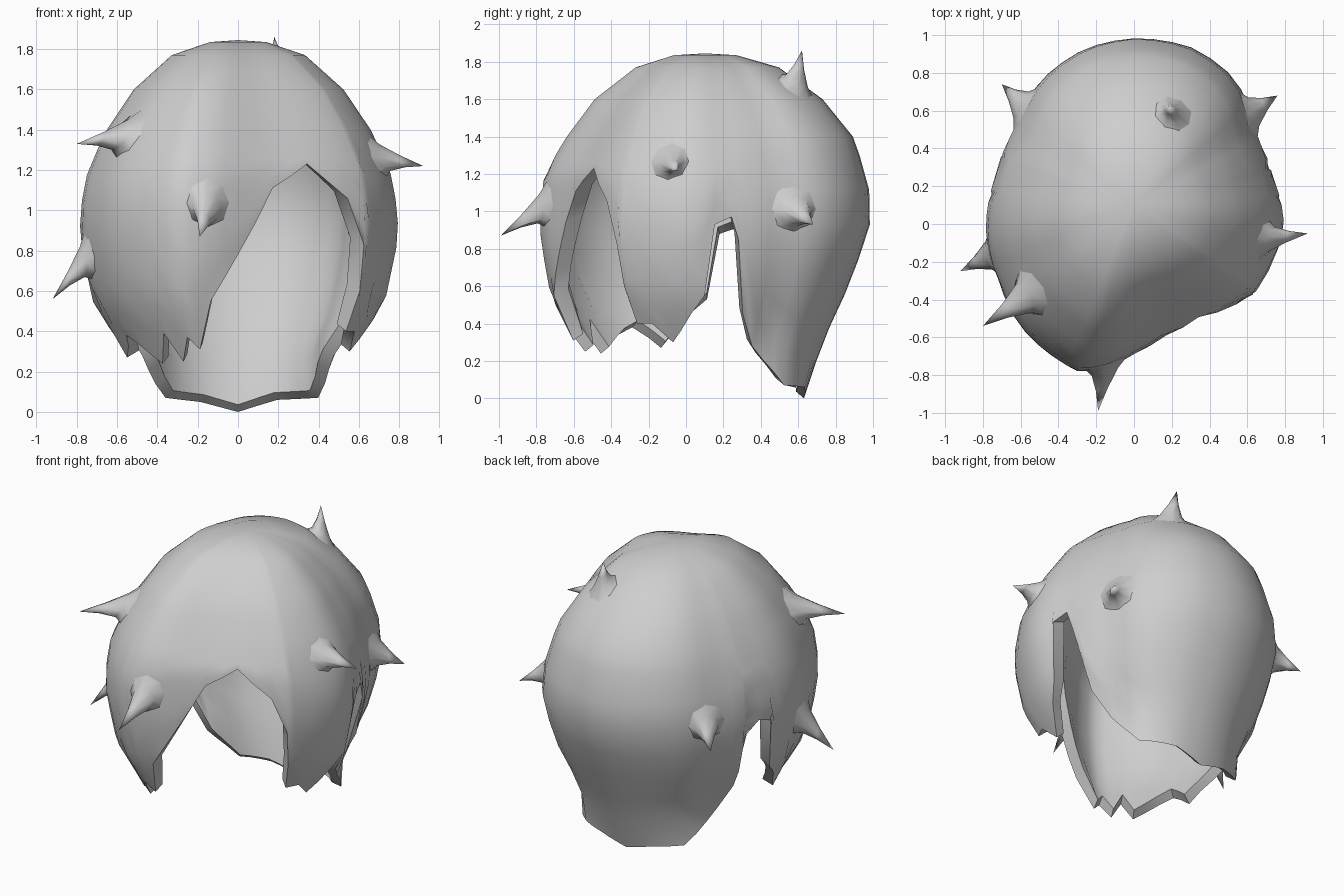
import bpy, bmesh, math
from mathutils import Vector

cube = bpy.data.objects.get("Cube")
if cube:
    bpy.data.objects.remove(cube, do_unlink=True)

grey = bpy.data.materials.new("hair_grey")
grey.use_nodes = True
COL = (0.62, 0.62, 0.62, 1)
grey.diffuse_color = COL
grey.node_tree.nodes["Principled BSDF"].inputs["Base Color"].default_value = COL

CY = 0.1          # the shell's axis stands at x = 0, y = CY
TOP = 1.845
BAND = 1.3        # rows are level above this height and follow the hem below it
UPPER = [1.835, 1.77, 1.69, 1.6, 1.5, 1.4, BAND]
LOWER = 7
WALL = 0.09

# Widest radius by azimuth in degrees (0 = front, positive toward +x)
RADIUS = [(-180, .9), (-163, .88), (-143, .83), (-123, .75), (-101, .75), (-78, .8),
          (-61, .82), (-43, .88), (-18, .93), (-8, .86), (1, .78), (12, .72), (25, .71),
          (36, .73), (54, .79), (83, .8), (102, .75), (123, .75), (140, .86), (159, .9),
          (180, .9)]

# Height of the hem by azimuth: back, ear notch, side lock, face opening, and round again
HEM = [(-180, 0), (-160, .05), (-140, .07), (-118, .28), (-111.5, .45), (-110, .84),
       (-103, .91), (-96, .88), (-91, .53), (-80, .42), (-67, .27), (-55, .38), (-47, .34),
       (-34, .24), (-29, .39), (-23, .25), (-19, .37), (-15, .31), (-9.5, .55), (0, .78),
       (14, 1.11), (30, 1.23), (46, 1.06), (53, .83), (54.5, .6), (56, .4), (64, .4),
       (73, .3), (78, .36), (90, .55), (94, .93), (101, .97), (104, .85), (109, .45),
       (118, .28), (137, .07), (160, .06), (180, 0)]

# Radius factor by falling height, for front, side and back
LEVELS = [(1.84, .17, .16, .17), (1.77, .42, .42, .44), (1.6, .67, .66, .70),
          (1.4, .84, .83, .88), (1.2, .98, .95, .96), (1.0, 1, 1, 1), (.85, 1, 1, .96),
          (.55, .94, .92, .83), (.3, .80, .72, .70), (0, .55, .8, .59)]


def lerp_table(table, x):
    for (a, va), (b, vb) in zip(table, table[1:]):
        if a <= x <= b:
            return va + (vb - va) * (x - a) / (b - a)
    return table[0][1] if x < table[0][0] else table[-1][1]


def column(az, hem, inset):
    """Points from crown to hem at one azimuth, on a wall moved in by inset."""
    s, c = math.sin(math.radians(az)), math.cos(math.radians(az))
    prof = [(z, side + ((front if c > 0 else back) - side) * c * c)
            for z, front, side, back in reversed(LEVELS)]
    low = hem + inset * .4
    heights = UPPER + [BAND + (low - BAND) * (i + 1) / LOWER for i in range(LOWER)]
    big = lerp_table(RADIUS, az) - inset
    out = []
    for z in heights:
        r = big * lerp_table(prof, z)
        drop = inset * max(0, z - BAND) / (TOP - BAND)
        out.append((r * s, CY - r * c, z - drop))
    return out


def finish(name, bm, angle):
    me = bpy.data.meshes.new(name)
    bm.to_mesh(me)
    bm.free()
    ob = bpy.data.objects.new(name, me)
    bpy.context.collection.objects.link(ob)
    me.materials.append(grey)
    bpy.ops.object.select_all(action='DESELECT')
    ob.select_set(True)
    bpy.context.view_layer.objects.active = ob
    bpy.ops.object.shade_smooth_by_angle(angle=math.radians(angle))
    return ob


# Hair shell: columns at each hem point, with extra ones across wide gaps
stations = []
for (a, za), (b, zb) in zip(HEM, HEM[1:]):
    n = math.ceil((b - a) / 9)
    stations += [(a + (b - a) * i / n, za + (zb - za) * i / n) for i in range(n)]

bm = bmesh.new()
crowns = [bm.verts.new((0, CY, TOP - inset)) for inset in (0, WALL)]
# Each loop runs down the outer wall, across the rim and up the inner wall
loops = []
for az, hem in stations:
    pts = column(az, hem, 0) + column(az, hem, WALL)[::-1]
    loops.append([bm.verts.new(p) for p in pts])
for i, a in enumerate(loops):
    b = loops[(i + 1) % len(loops)]
    bm.faces.new((crowns[0], a[0], b[0]))
    bm.faces.new((crowns[1], b[-1], a[-1]))
    for j in range(len(a) - 1):
        bm.faces.new((a[j], a[j + 1], b[j + 1], b[j]))
shell = finish("hair_shell", bm, 60)


# Loose tufts: flared spikes whose root ring lies on the shell
def tuft(name, base, tip, width, sides=8):
    tip = Vector(tip)
    _, root, normal, _ = shell.closest_point_on_mesh(Vector(base))
    rot = normal.to_track_quat('Z', 'Y')
    foot = []
    for i in range(sides):
        a = math.tau * i / sides
        p = root + rot @ Vector((math.cos(a), math.sin(a), 0)) * width
        _, hit, n, _ = shell.closest_point_on_mesh(p)
        foot.append(hit - n * .008)
    bm = bmesh.new()
    rings = []
    for t, w in ((0, 1), (.18, .6), (.55, .27)):
        mid = root.lerp(tip, t)
        rings.append([bm.verts.new(mid + (p - root) * w) for p in foot])
    end = bm.verts.new(tip)
    for i in range(sides):
        k = (i + 1) % sides
        for lo, hi in zip(rings, rings[1:]):
            bm.faces.new((lo[i], lo[k], hi[k], hi[i]))
        bm.faces.new((rings[-1][i], rings[-1][k], end))
    finish(name, bm, 60)


tuft("fringe_tuft", (-.12, -.82, 1.05), (-.19, -.99, .87), .13)
tuft("right_low_tuft", (-.78, -.16, .78), (-.92, -.25, .56), .13)
tuft("right_high_tuft", (-.59, -.39, 1.42), (-.80, -.54, 1.33), .15)
tuft("left_high_tuft", (.73, -.10, 1.29), (.92, -.05, 1.22), .12)
tuft("crown_tuft", (.22, .60, 1.68), (.18, .62, 1.86), .12)
tuft("back_left_tuft", (.62, .58, 1.02), (.76, .68, .93), .14)
tuft("back_right_tuft", (-.56, .60, .98), (-.70, .74, .87), .14)
